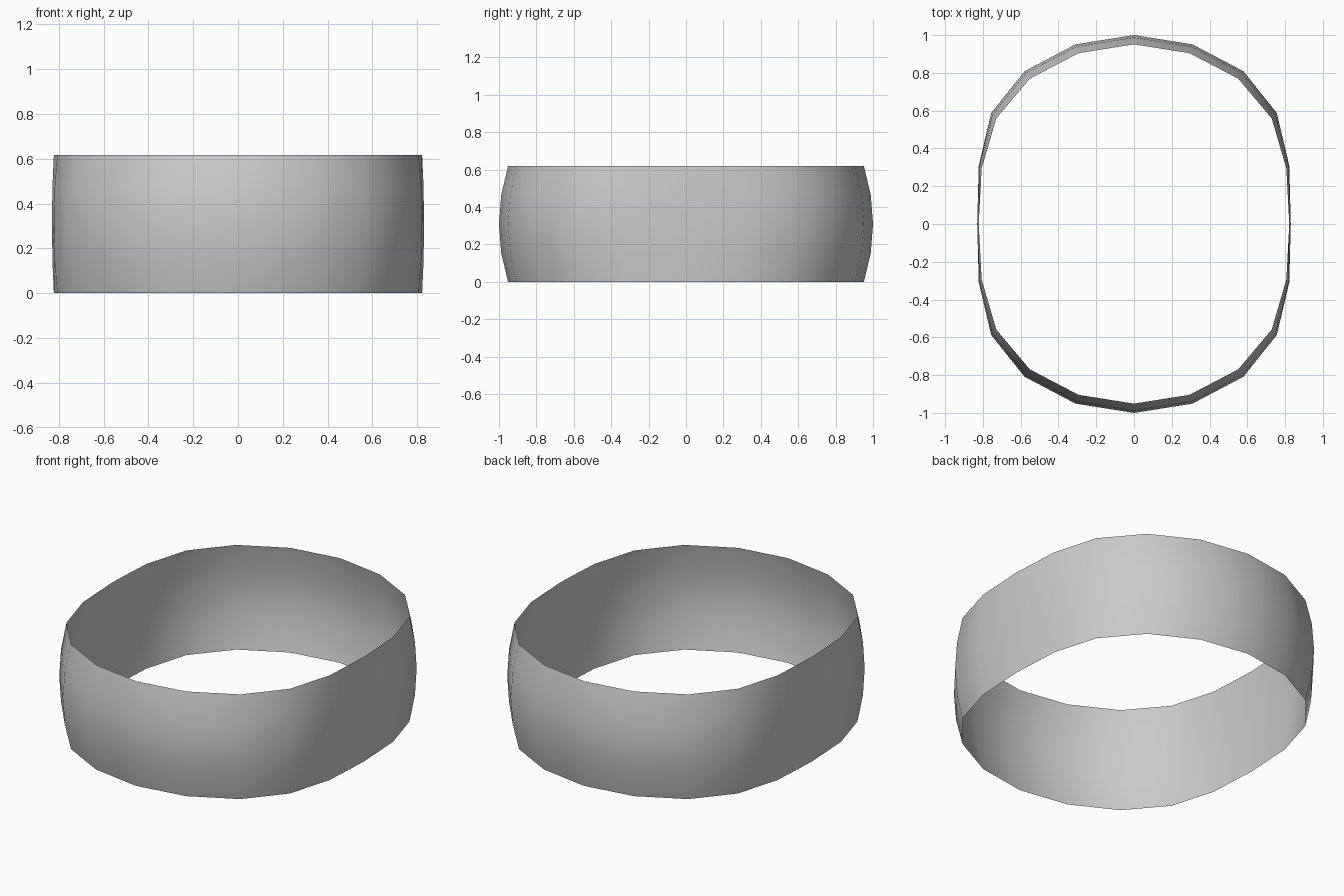
import bpy, bmesh
from math import sin, cos, radians

if "Cube" in bpy.data.objects:
    bpy.data.objects.remove(bpy.data.objects["Cube"])

SIDES = 20
HALF_HEIGHT = sin(radians(18))

# Flattens the left and right sides of the round band
def flatten(x):
    a = abs(x)
    return (a - 0.17 * a ** 5.5) * (1 if x >= 0 else -1)

# Open band: equator rings of a sphere, from -18 to 18 degrees latitude
bm = bmesh.new()
rings = []
for lat in (-18, -9, 0, 9, 18):
    r, z = cos(radians(lat)), sin(radians(lat)) + HALF_HEIGHT
    ring = []
    for i in range(SIDES):
        a = radians(360 * i / SIDES)
        ring.append(bm.verts.new((flatten(r * cos(a)), r * sin(a), z)))
    rings.append(ring)

for low, high in zip(rings, rings[1:]):
    for i in range(SIDES):
        j = (i + 1) % SIDES
        bm.faces.new((low[i], low[j], high[j], high[i]))

mesh = bpy.data.meshes.new("band")
bm.to_mesh(mesh)
bm.free()
band = bpy.data.objects.new("band", mesh)
bpy.context.collection.objects.link(band)

# Smooth shading
bpy.context.view_layer.objects.active = band
band.select_set(True)
bpy.ops.object.shade_smooth_by_angle(angle=radians(40))
